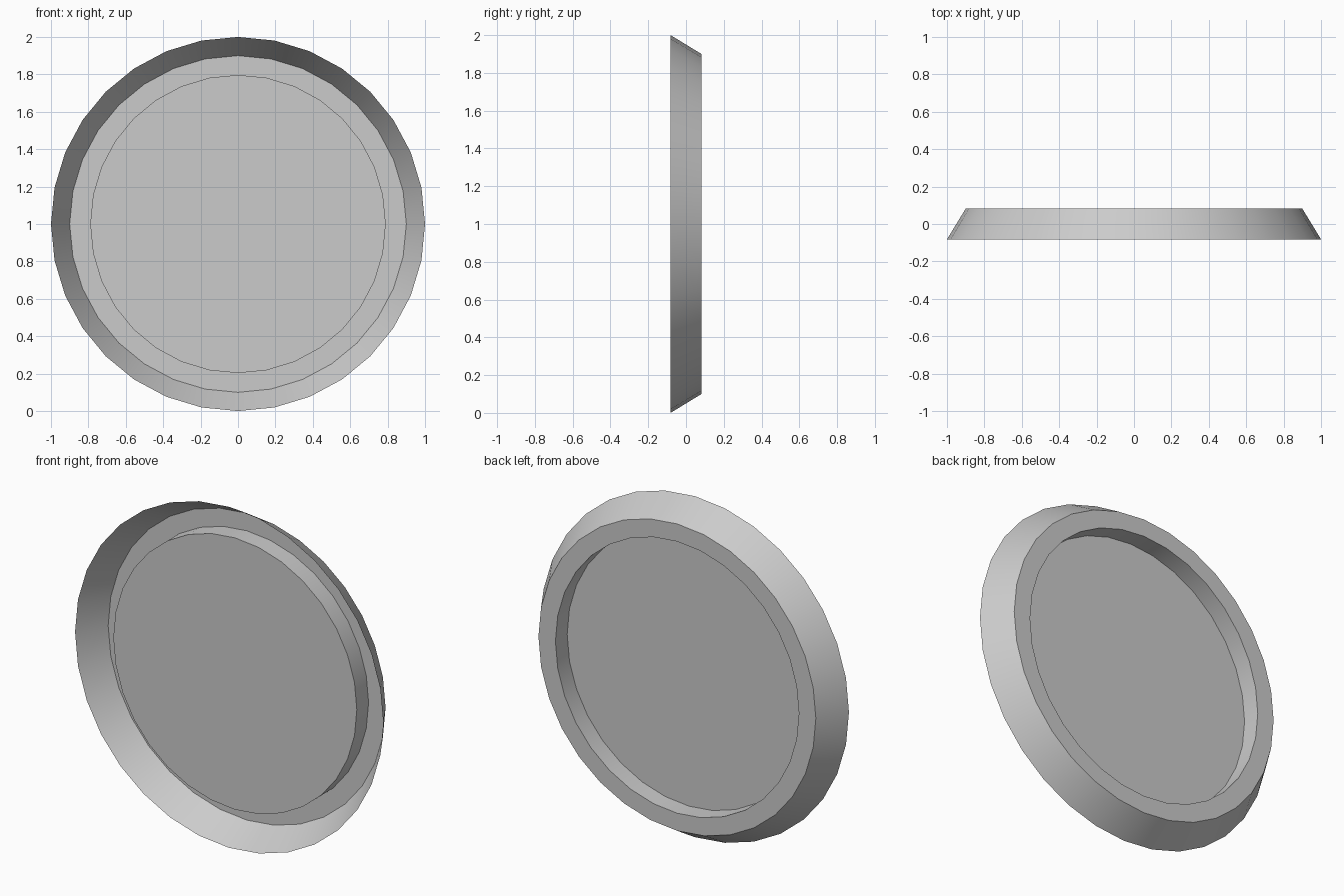
import bpy, bmesh, math

if "Cube" in bpy.data.objects:
    bpy.data.objects.remove(bpy.data.objects["Cube"])

SIDES = 32
# (x radius, z radius, y) from the open front rim to the recessed panel
RINGS = [
    (1.0, 1.0, -0.082),    # wide front rim
    (0.9, 0.9, 0.082),     # narrow back rim
    (0.79, 0.797, 0.082),  # inner edge of flat back ring
    (0.79, 0.797, -0.027), # edge of the recessed panel
]

bm = bmesh.new()


def ring(rx, rz, y):
    return [bm.verts.new((rx * math.sin(2 * math.pi * i / SIDES), y,
                          1 + rz * math.cos(2 * math.pi * i / SIDES)))
            for i in range(SIDES)]


# Sloped wall, back ring and recess wall as one open shell
loops = [ring(*r) for r in RINGS]
for a, b in zip(loops, loops[1:]):
    for i in range(SIDES):
        j = (i + 1) % SIDES
        bm.faces.new((a[i], b[i], b[j], a[j]))

# Flat panel
bm.faces.new(loops[-1])
bmesh.ops.recalc_face_normals(bm, faces=bm.faces)
panel = max(bm.faces, key=lambda f: len(f.verts))
if panel.normal.y < 0:
    bmesh.ops.reverse_faces(bm, faces=bm.faces)

mesh = bpy.data.meshes.new("round_dish")
bm.to_mesh(mesh)
bm.free()
dish = bpy.data.objects.new("round_dish", mesh)
bpy.context.collection.objects.link(dish)

# Smooth walls with crisp rims
bpy.context.view_layer.objects.active = dish
dish.select_set(True)
bpy.ops.object.shade_smooth_by_angle(angle=math.radians(30))
